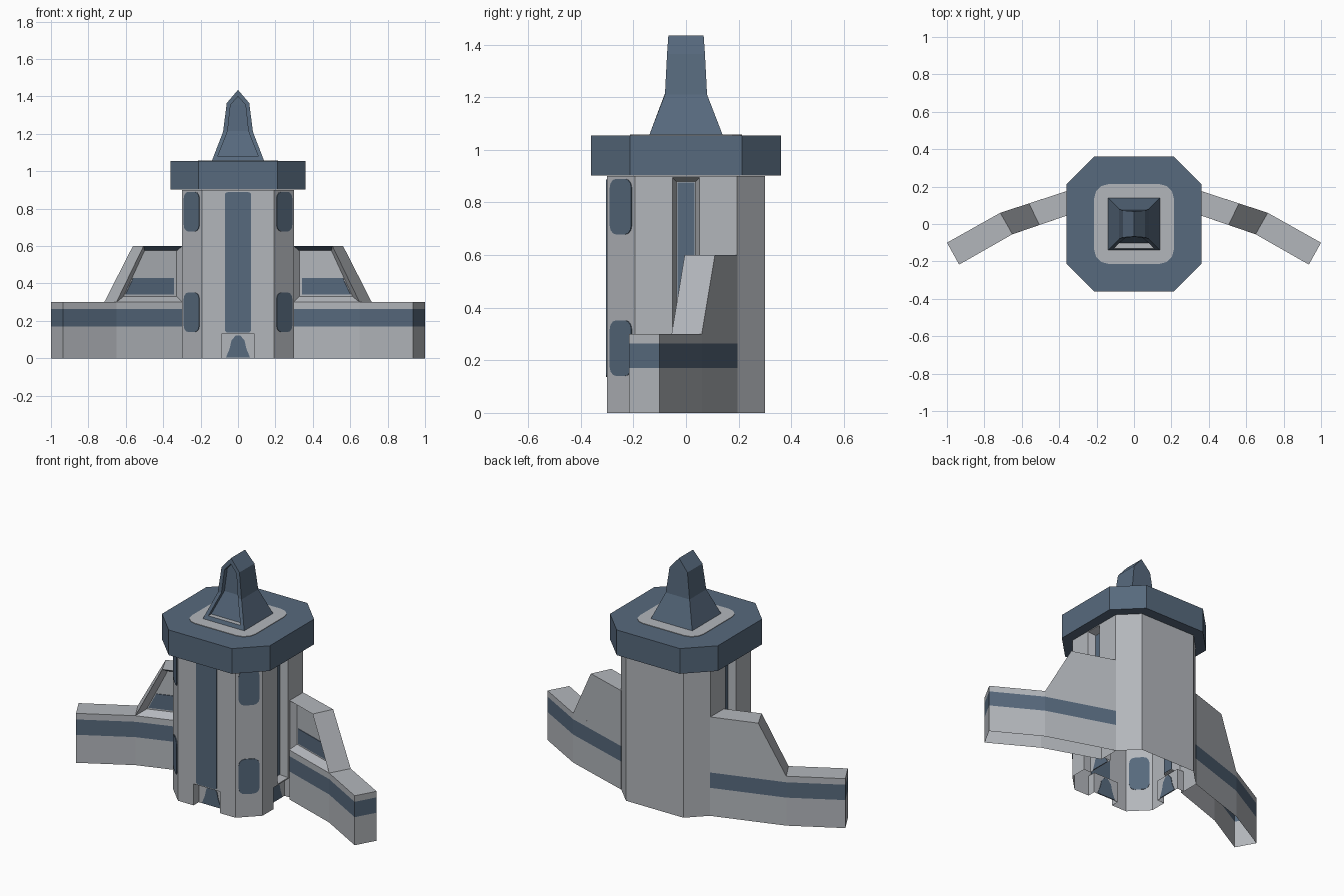
import bpy, bmesh, math
from mathutils import Vector

if "Cube" in bpy.data.objects:
    bpy.data.objects.remove(bpy.data.objects["Cube"])


def material(name, rgb):
    m = bpy.data.materials.new(name)
    m.diffuse_color = (*rgb, 1)
    m.use_nodes = True
    m.node_tree.nodes["Principled BSDF"].inputs["Base Color"].default_value = m.diffuse_color
    return m


GREY = material("light_grey_stone", (0.45, 0.47, 0.50))
BLUE = material("slate_blue", (0.095, 0.142, 0.205))


def loft(name, loops, rule=None, caps=None, first=0, open_base=False):
    """Skin a series of equal point loops; caps lists the end faces by index."""
    bm = bmesh.new()
    rings = [[bm.verts.new(p) for p in loop] for loop in loops]
    n = len(loops[0])
    for a, b in zip(rings, rings[1:]):
        for i in range(n):
            j = (i + 1) % n
            bm.faces.new((a[i], a[j], b[j], b[i]))
    for ring in (rings[0], rings[-1]):
        for cap in caps or [range(n)]:
            bm.faces.new([ring[i] for i in cap])
    bmesh.ops.recalc_face_normals(bm, faces=bm.faces)
    bm.normal_update()
    for f in bm.faces:
        f.material_index = first
        if rule and rule(f):
            f.material_index = 1 - first
    if open_base:
        drop_base(bm)
    me = bpy.data.meshes.new(name)
    bm.to_mesh(me)
    bm.free()
    me.materials.append(GREY)
    me.materials.append(BLUE)
    ob = bpy.data.objects.new(name, me)
    bpy.context.collection.objects.link(ob)
    return ob


def drop_base(bm):
    low = [f for f in bm.faces if all(abs(v.co.z) < 1e-4 for v in f.verts)]
    bmesh.ops.delete(bm, geom=low, context='FACES')


def prism(name, plan, zs, **kw):
    return loft(name, [[(x, y, z) for x, y in plan] for z in zs], **kw)


def octagon(h, c):
    return [(c, -h), (h, -c), (h, c), (c, h), (-c, h), (-h, c), (-h, -c), (-c, -h)]


def rounded(u0, u1, v0, v1, r, steps=3):
    pts = []
    for k, (cu, cv) in enumerate([(u1 - r, v1 - r), (u0 + r, v1 - r),
                                  (u0 + r, v0 + r), (u1 - r, v0 + r)]):
        for s in range(steps + 1):
            a = math.pi / 2 * (k + s / steps)
            pts.append((cu + r * math.cos(a), cv + r * math.sin(a)))
    return pts


def on_face(angle, dist, pts):
    """Put (u, z) points on a vertical plane turned by angle from the front."""
    c, s = math.cos(angle), math.sin(angle)
    return [(u * c + dist * s, u * s - dist * c, z) for u, z in pts]


def plate(name, angle, dist, pts):
    return loft(name, [on_face(angle, dist - 0.003, pts),
                       on_face(angle, dist + 0.004, pts)], first=1)


def rect(h, z0, z1):
    return [(-h, z0), (h, z0), (h, z1), (-h, z1)]


SIDE = math.pi / 2
ARCH = [(-0.065, 0.003), (0.065, 0.003), (0.045, 0.05), (0.035, 0.095),
        (0.012, 0.122), (-0.012, 0.122), (-0.035, 0.095), (-0.045, 0.05)]

# Tower shaft with doorways and side grooves cut out
tower = prism("tower_shaft", octagon(0.3, 0.193), [0, 0.9])
cutters = []
for a in (0, SIDE, -SIDE):
    cutters.append(loft("doorway_cutter", [on_face(a, 0.25, rect(0.088, -0.1, 0.13)),
                                           on_face(a, 0.4, rect(0.088, -0.1, 0.13))]))
    plate("door_arch", a, 0.25, ARCH)
for a in (SIDE, -SIDE):
    cutters.append(loft("groove_cutter", [on_face(a, 0.255, rect(0.037, 0.15, 0.88)),
                                          on_face(a, 0.30, rect(0.052, 0.137, 0.895)),
                                          on_face(a, 0.34, rect(0.052, 0.137, 0.895))]))
    plate("groove_window", a, 0.255, rect(0.033, 0.155, 0.875))
for c in cutters:
    c.hide_render = True
    mod = tower.modifiers.new("cut", 'BOOLEAN')
    mod.operation = 'DIFFERENCE'
    mod.solver = 'EXACT'
    mod.object = c
bpy.context.view_layer.update()
cut = bpy.data.meshes.new_from_object(
    tower.evaluated_get(bpy.context.evaluated_depsgraph_get()))
tower.modifiers.clear()
bm = bmesh.new()
bm.from_mesh(cut)
drop_base(bm)
bm.to_mesh(cut)
bm.free()
tower.data = cut
for c in cutters:
    bpy.data.objects.remove(c)

# Painted windows on the front and front corners
plate("front_window", 0, 0.3, rounded(-0.07, 0.07, 0.137, 0.888, 0.015))
for a in (math.pi / 4, -math.pi / 4):
    d = (0.3 + 0.193) / math.sqrt(2)
    for z0, z1 in ((0.14, 0.352), (0.678, 0.89)):
        plate("corner_window", a, d, rounded(-0.058, 0.058, z0, z1, 0.035))

# Collar and its pale top patch
prism("collar", octagon(0.362, 0.212), [0.902, 1.055], first=1)
prism("collar_patch", rounded(-0.213, 0.213, -0.213, 0.213, 0.075), [1.05, 1.058])

# Spire with gabled tip and recessed front panel
LEVELS = [(1.055, 0.14), (1.21, 0.08), (1.365, 0.072), (1.435, 0.067)]


def depth(z):
    for (z0, d0), (z1, d1) in zip(LEVELS, LEVELS[1:]):
        if z <= z1:
            return d0 + (d1 - d0) * (z - z0) / (z1 - z0)
    return LEVELS[-1][1]


def gable(half, tip):
    right = [(w, z) for w, z in half]
    return ([(-right[0][0], right[0][1])] + right + [(0, tip)]
            + [(-w, z) for w, z in reversed(right[1:])])


outer = gable([(0.14, 1.055), (0.08, 1.21), (0.06, 1.365)], 1.435)
inner = gable([(0.108, 1.08), (0.055, 1.215), (0.04, 1.355)], 1.4)
loft("spire", [[(x, depth(z), z) for x, z in outer],
               [(x, -depth(z), z) for x, z in outer],
               [(x, -depth(z), z) for x, z in inner],
               [(x, -depth(z) + 0.028, z) for x, z in inner]],
     caps=[(0, 1, 2, 6), (2, 3, 5, 6), (3, 4, 5)], first=1,
     rule=lambda f: f.normal.z > 0.9 and f.calc_center_median().z < 1.1)

# Wing walls with a blue band, and stepped buttresses with recessed panels
WALL = [(0.298, 0.066), (0.65, -0.055), (0.935, -0.217), (1.0, -0.1),
        (0.715, 0.06), (0.298, 0.196)]


def front_pt(sx, x, z, d=0.0):
    return (sx * (x + 0.32 * d), 0.066 - 0.343 * (x - 0.298) + 0.947 * d, z)


for sx, side in ((1, "right"), (-1, "left")):
    prism(side + "_wall", [(sx * x, y) for x, y in WALL], [0, 0.17, 0.263, 0.3],
          rule=lambda f: abs(f.calc_center_median().z - 0.2165) < 0.02
          and abs(f.normal.z) < 0.5, open_base=True)
    shape = [(0.298, 0.3), (0.65, 0.3), (0.505, 0.6), (0.298, 0.6)]
    rear = [(0.298, 0.3), (0.715, 0.3), (0.562, 0.6), (0.298, 0.6)]
    inset = [(0.315, 0.33), (0.60, 0.33), (0.487, 0.575), (0.315, 0.575)]
    loft(side + "_buttress",
         [[(sx * x, 0.06 - 0.326 * (x - 0.715), z) for x, z in rear],
          [front_pt(sx, x, z) for x, z in shape],
          [front_pt(sx, x, z, 0.04) for x, z in inset]],
         rule=lambda f: f.normal.z < -0.2 and f.calc_center_median().z > 0.5)
    band = [(0.33, 0.34), (0.59, 0.34), (0.548, 0.43), (0.33, 0.43)]
    loft(side + "_buttress_band",
         [[front_pt(sx, x, z, d) for x, z in band] for d in (0.043, 0.036)], first=1)
